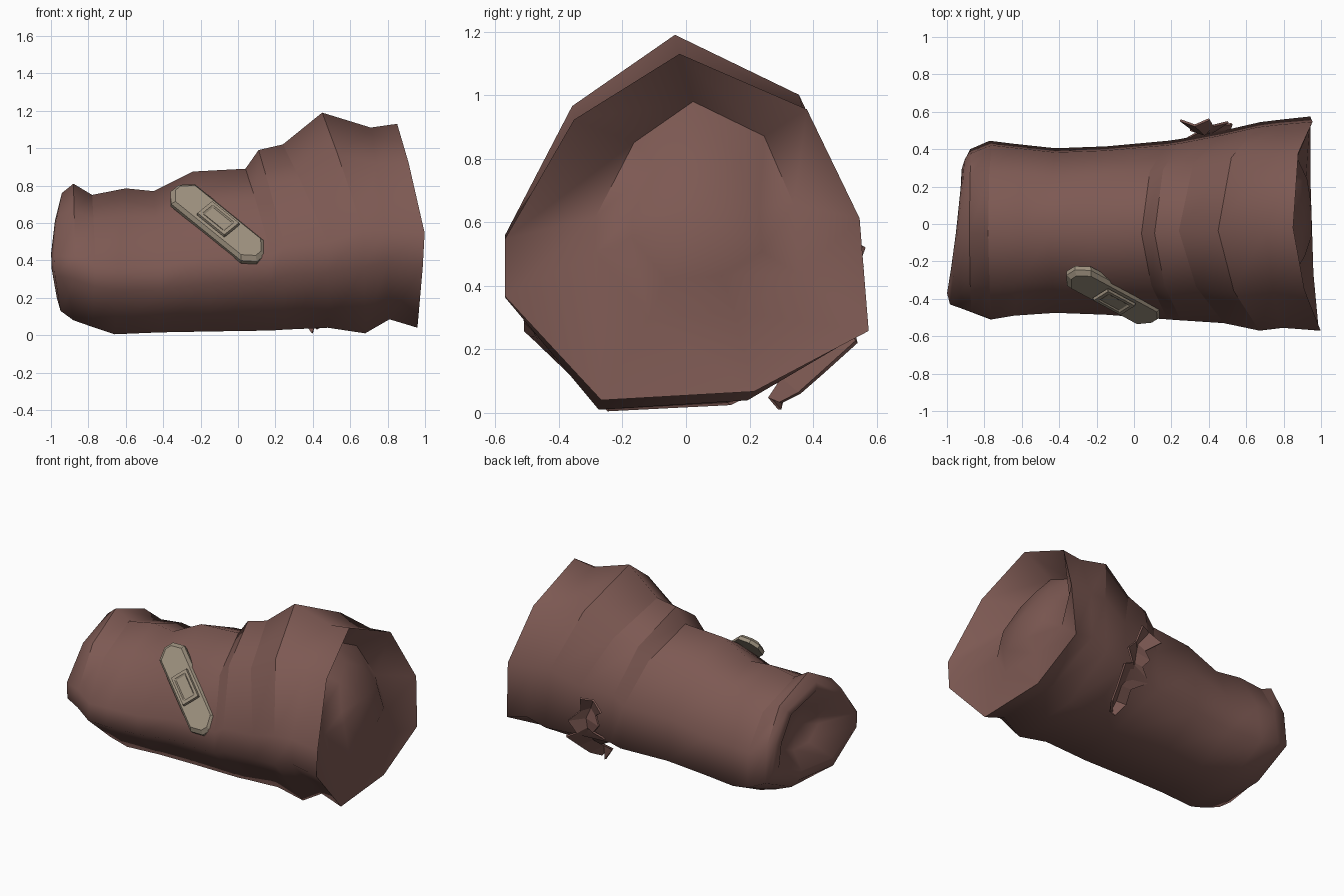
import bpy, bmesh
from mathutils import Vector, Matrix

if "Cube" in bpy.data.objects:
    bpy.data.objects.remove(bpy.data.objects["Cube"])


def material(name, rgb):
    m = bpy.data.materials.new(name)
    m.diffuse_color = (*rgb, 1)
    m.use_nodes = True
    m.node_tree.nodes["Principled BSDF"].inputs["Base Color"].default_value = m.diffuse_color
    return m


CLOTH = material("dull red cloth", (0.205, 0.1, 0.086))
PATCH = material("grey beige", (0.33, 0.275, 0.205))


def finish(name, bm, mat, angle=None):
    bmesh.ops.recalc_face_normals(bm, faces=bm.faces)
    me = bpy.data.meshes.new(name)
    bm.to_mesh(me)
    bm.free()
    ob = bpy.data.objects.new(name, me)
    bpy.context.collection.objects.link(ob)
    me.materials.append(mat)
    if angle:
        bpy.ops.object.select_all(action='DESELECT')
        ob.select_set(True)
        bpy.context.view_layer.objects.active = ob
        bpy.ops.object.shade_smooth_by_angle(angle=angle, keep_sharp_edges=True)
    return ob


# Uneven nine-sided cross-section, unit half-width and half-height
SECTION = [(-.04, 1), (.66, .68), (.95, .05), (1, -.6), (.37, -.95),
           (-.47, -1), (-1, -.4), (-1, -.07), (-.62, .62)]

# Rings from closed end to open mouth:
# x at top, sides and bottom, y min, y max, z top, z bottom, creased above
RINGS = [
    # dished closed end
    (-.84, -.84, -.84, -.22, .17, .58, .30, 0),
    (-.95, -.96, -.95, -.37, .31, .71, .20, 0),
    # outer cloth with overlapping folds
    (-.94, -.945, -.93, -.43, .36, .76, .13, 0),
    (-.88, -.87, -.88, -.47, .40, .81, .08, 1),
    (-.78, -.76, -.78, -.51, .445, .75, .045, 1),
    (-.60, -.64, -.66, -.49, .43, .785, .005, 0),
    (-.45, -.42, -.42, -.475, .405, .77, .015, 0),
    (-.24, -.15, -.15, -.485, .415, .875, .02, 0),
    (.04, .18, .18, -.51, .445, .89, .025, 1),
    (.11, .25, .25, -.515, .455, .99, .03, 1),
    (.24, .48, .48, -.53, .50, 1.02, .04, 1),
    (.45, .67, .68, -.57, .545, 1.19, .01, 1),
    (.71, .79, .81, -.555, .56, 1.11, .085, 0),
    # mouth rim, hollow lip, then the rounded stump inside it
    (.85, .98, .95, -.57, .575, 1.13, .04, 0),
    (.68, .80, .92, -.285, .355, .98, .30, 1),
    (.79, .89, .95, -.17, .24, .86, .42, 0),
]


def sleeve():
    bm = bmesh.new()
    loops = []
    for xt, xs, xb, y0, y1, z1, z0, crease in RINGS:
        loop = []
        for u, v in SECTION:
            x = xs + (xt - xs) * v if v > 0 else xs + (xs - xb) * v
            if xs < -.9:
                x += .04 * u
            if xs > .95:
                x -= .02 * u
            loop.append(bm.verts.new((x, (y0 + y1) / 2 + u * (y1 - y0) / 2,
                                      (z0 + z1) / 2 + v * (z1 - z0) / 2)))
        loops.append(loop)
    n = len(SECTION)
    for a, b in zip(loops, loops[1:]):
        for i in range(n):
            j = (i + 1) % n
            bm.faces.new((a[i], a[j], b[j], b[i]))
    # close the dish and the stump with fans
    for loop, centre in ((loops[0], (-.81, -.03, .45)), (loops[-1], (.91, .03, .64))):
        c = bm.verts.new(centre)
        for i in range(n):
            bm.faces.new((loop[i], loop[(i + 1) % n], c))
    # hard creases along the upper part of the folds
    for loop, ring in zip(loops, RINGS):
        for i in range(n):
            j = (i + 1) % n
            if ring[7] and SECTION[i][1] > -.1 and SECTION[j][1] > -.1:
                bm.edges.get((loop[i], loop[j])).smooth = False
    return finish("cloth_sleeve", bm, CLOTH, 1.9)


sleeve()

# Patch frame: long axis, width axis and outward normal
L = Vector((.716, -.387, -.58)).normalized()
N = Vector((.03, -.81, .59))
N = (N - L * N.dot(L)).normalized()
W = N.cross(L)
BASIS = Matrix((L, W, N)).transposed().to_4x4()
BASIS.translation = Vector((-.107, -.393, .605))


def plate(name, levels, mat):
    """Stack chamfered octagons (half length, half width, corner cut, height), bent lengthwise."""
    bm = bmesh.new()
    loops = []
    for l, w, c, h in levels:
        pts = [(l, w - c), (l - c, w), (c - l, w), (-l, w - c),
               (-l, c - w), (c - l, -w), (l - c, -w), (l, c - w)]
        loops.append([bm.verts.new(BASIS @ Vector((x, y, h - .2 * x * x)))
                      for x, y in pts])
    for a, b in zip(loops, loops[1:]):
        for i in range(8):
            j = (i + 1) % 8
            bm.faces.new((a[i], a[j], b[j], b[i]))
    bm.faces.new(loops[0])
    bm.faces.new(loops[-1])
    finish(name, bm, mat)


plate("patch_strip", [(.322, .092, .06, -.015), (.322, .092, .06, .01),
                      (.30, .075, .055, .03)], PATCH)
# raised pad with a sunken middle
plate("patch_pad", [(.105, .06, .004, .025), (.10, .056, .004, .04),
                    (.08, .04, .004, .04), (.07, .033, .004, .033)], PATCH)

# Ragged torn flap low on the back, as a zigzag strip of point pairs
FLAP = [((.40, .30, .01), (.42, .30, .03)),
        ((.33, .32, .10), (.47, .36, .06)),
        ((.36, .40, .16), (.49, .44, .13)),
        ((.26, .45, .22), (.52, .54, .22)),
        ((.35, .50, .28), (.45, .53, .26)),
        ((.30, .51, .34), (.50, .55, .34)),
        ((.33, .50, .40), (.42, .53, .42)),
        ((.25, .56, .46), (.40, .565, .52))]
bm = bmesh.new()
rows = []
for a, b in FLAP:
    a, b = Vector(a), Vector(b)
    ridge = (a + b) / 2 + Vector((0, -.03, .025))
    rows.append([bm.verts.new(p) for p in (a, ridge, b)])
for r, s in zip(rows, rows[1:]):
    for i in range(2):
        bm.faces.new((r[i], r[i + 1], s[i + 1], s[i]))
flap = finish("torn_flap", bm, CLOTH)
mod = flap.modifiers.new("thickness", 'SOLIDIFY')
mod.thickness = .012
